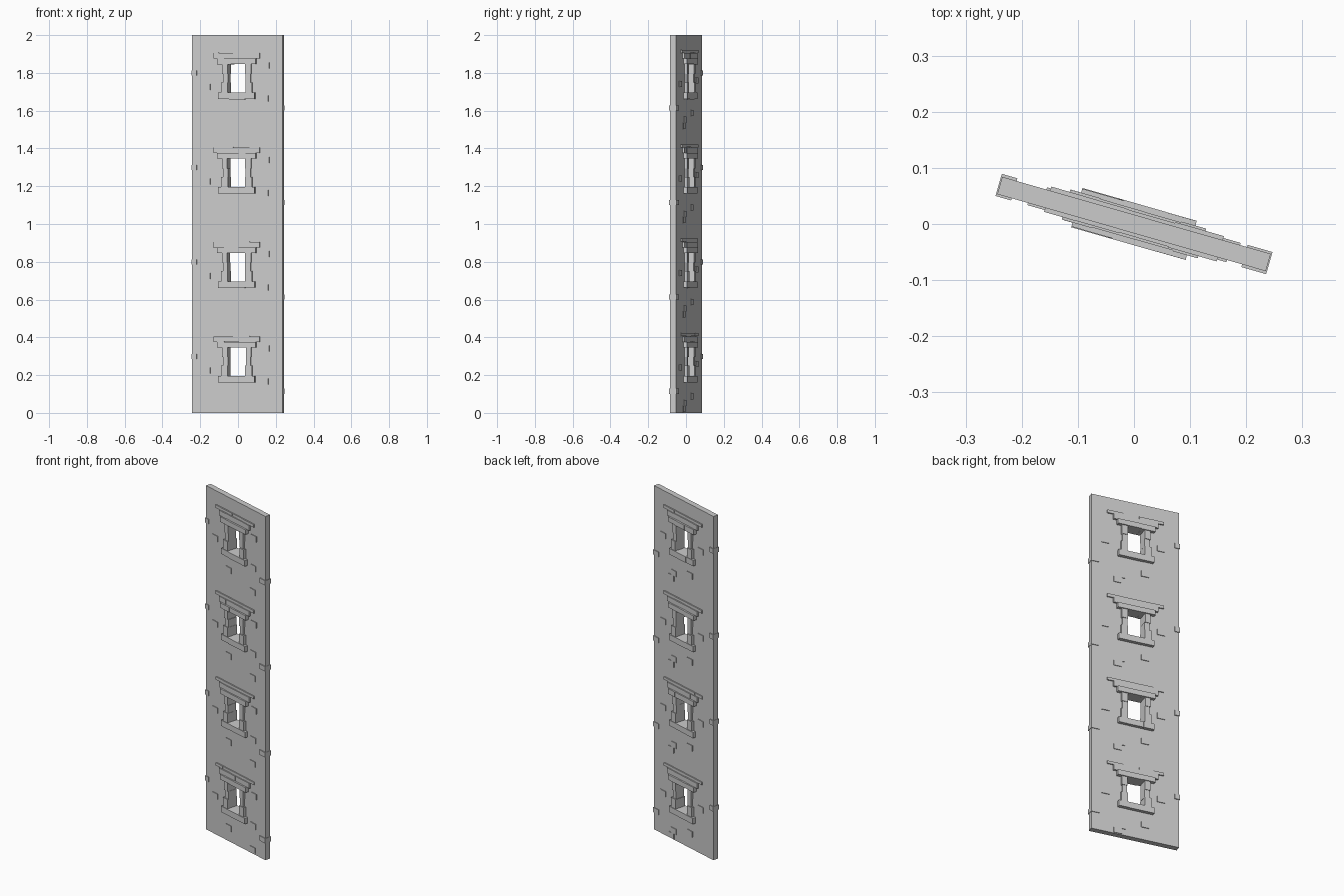
import bpy, bmesh, math, random
from mathutils import Matrix, Vector

random.seed(4)
cube = bpy.data.objects.get("Cube")
if cube:
    bpy.data.objects.remove(cube, do_unlink=True)

stone = bpy.data.materials.new("light_grey_stone")
stone.use_nodes = True
grey = (0.6, 0.6, 0.6, 1)
stone.diffuse_color = grey
stone.node_tree.nodes["Principled BSDF"].inputs["Base Color"].default_value = grey

TURN = Matrix.Rotation(math.radians(-16), 4, 'Z')
FLOORS, STEP = 4, 0.5
HALF_W, HALF_T = 0.249, 0.016


def finish(name, bm):
    bmesh.ops.recalc_face_normals(bm, faces=bm.faces)
    bm.transform(TURN)
    mesh = bpy.data.meshes.new(name)
    bm.to_mesh(mesh)
    bm.free()
    mesh.materials.append(stone)
    ob = bpy.data.objects.new(name, mesh)
    bpy.context.collection.objects.link(ob)


def box(bm, u, v, z):
    """Add a block from (min, max) pairs along, through and up the wall."""
    size = Vector((u[1] - u[0], v[1] - v[0], z[1] - z[0]))
    mid = Vector((sum(u), sum(v), sum(z))) / 2
    m = Matrix.Translation(mid) @ Matrix.Diagonal((*size, 1))
    bmesh.ops.create_cube(bm, size=1, matrix=m)


def course(bm, half, depth, z, cuts):
    """Row of stones with slightly uneven faces on both sides."""
    ends = [-half, *cuts, half]
    for a, b in zip(ends, ends[1:]):
        d = depth - random.uniform(0, 0.002)
        box(bm, (a, b), (-d, d), (z[0] + random.uniform(0, 0.003), z[1]))


# Wall slab with one window opening per floor
bm = bmesh.new()
us = [-HALF_W, -0.055, 0.05, HALF_W]
zs = [0]
for i in range(FLOORS):
    zs += [i * STEP + 0.18, i * STEP + 0.36]
zs.append(2)
grid = [[bm.verts.new((u, -HALF_T, z)) for u in us] for z in zs]
for r in range(len(zs) - 1):
    for c in range(len(us) - 1):
        if not (c == 1 and r % 2 == 1):
            bm.faces.new((grid[r][c], grid[r][c + 1],
                          grid[r + 1][c + 1], grid[r + 1][c]))
ext = bmesh.ops.extrude_face_region(bm, geom=bm.faces[:], use_keep_orig=True)
bmesh.ops.translate(bm, vec=(0, 2 * HALF_T, 0),
                    verts=[g for g in ext["geom"] if isinstance(g, bmesh.types.BMVert)])
finish("wall", bm)

# Loose bricks as (along, height) within a floor
FRONT = [(-0.055, 0.08), (0.15, 0.165), (0.155, 0.34), (0.145, 0.025), (-0.17, 0.225)]
BACK = [(0.1, 0.02), (0.08, 0.052), (-0.055, 0.088), (-0.145, 0.26), (0.17, 0.24)]

for i in range(FLOORS):
    base, tag = i * STEP, f"_{i + 1}"

    def up(lo, hi):
        return base + lo, base + hi

    bm = bmesh.new()
    course(bm, 0.1, 0.036, up(0.16, 0.195), [-0.04, 0.045])
    finish("window_sill" + tag, bm)

    bm = bmesh.new()
    course(bm, 0.106, 0.0365, up(0.345, 0.376), [-0.03, 0.05])
    finish("lintel" + tag, bm)

    bm = bmesh.new()
    course(bm, 0.126, 0.028, up(0.374, 0.405), [-0.07, 0.01, 0.08])
    course(bm, 0.16, 0.0235, up(0.404, 0.422), [-0.1, -0.02, 0.07])
    finish("cornice" + tag, bm)

    # Stacked jamb stones on both sides of the opening
    for side, name in ((-1, "right_jamb"), (1, "left_jamb")):
        bm = bmesh.new()
        for lo, hi, outer, d in ((0.193, 0.25, 0.085, 0.032),
                                 (0.25, 0.295, 0.076, 0.027),
                                 (0.295, 0.348, 0.08, 0.03)):
            inner = 0.05 + random.uniform(-0.003, 0.002)
            box(bm, sorted((side * inner, side * outer)), (-d, d), up(lo, hi))
        finish(name + tag, bm)

    # Loose bricks standing slightly proud of each face
    for name, spots, side in (("front_bricks", FRONT, -1), ("back_bricks", BACK, 1)):
        bm = bmesh.new()
        for u, z in spots:
            face = sorted((side * 0.01, side * (HALF_T + 0.004)))
            box(bm, (u - 0.022, u + 0.022), face, up(z - 0.016, z + 0.016))
        finish(name + tag, bm)

    # Bricks wrapped round the wall ends
    bm = bmesh.new()
    box(bm, (0.205, HALF_W + 0.002), (-0.021, 0.02), up(0.1, 0.128))
    box(bm, (-HALF_W - 0.002, -0.222), (-0.02, 0.021), up(0.285, 0.313))
    finish("edge_bricks" + tag, bm)
